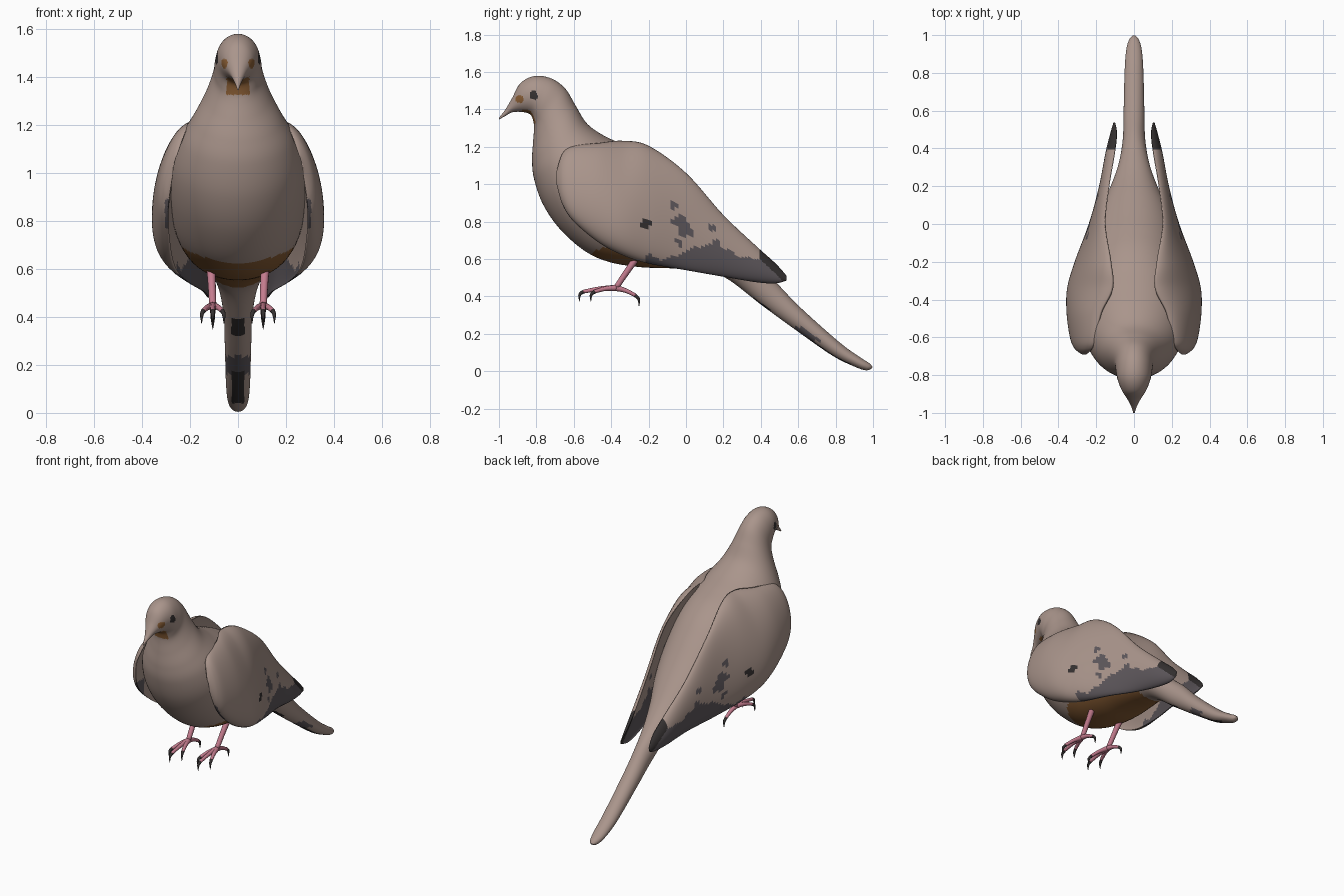
import bpy
import bmesh
from math import sin, cos, pi, hypot
from mathutils import Vector

cube = bpy.data.objects.get("Cube")
if cube:
    bpy.data.objects.remove(cube, do_unlink=True)


def material(name, colour):
    mat = bpy.data.materials.new(name)
    mat.use_nodes = True
    mat.diffuse_color = (*colour, 1)
    shader = mat.node_tree.nodes["Principled BSDF"]
    shader.inputs["Base Color"].default_value = (*colour, 1)
    shader.inputs["Roughness"].default_value = 0.8
    return mat


PLUMAGE, RUST, SLATE, BLACK = range(4)
feathers = [material("fawn plumage", (0.40, 0.30, 0.26)),
            material("rust brown", (0.25, 0.11, 0.035)),
            material("slate grey", (0.11, 0.095, 0.105)),
            material("soft black", (0.035, 0.03, 0.03))]
pink = material("leg pink", (0.55, 0.2, 0.27))


def smooth_rows(rows, steps):
    """Catmull-Rom interpolation of whole section rows."""
    result = []
    last = len(rows) - 1
    for i in range(last):
        picks = [rows[max(i - 1, 0)], rows[i], rows[i + 1], rows[min(i + 2, last)]]
        for s in range(steps):
            t = s / steps
            result.append([b + 0.5 * t * (c - a + t * (2*a - 5*b + 4*c - d + t * (3*(b - c) + d - a)))
                           for a, b, c, d in zip(*picks)])
    result.append(list(rows[-1]))
    return result


def loft(name, rings, mats, rule=None):
    """Skin closed rings, cap the ends and colour the faces by a rule."""
    bm = bmesh.new()
    loops = [[bm.verts.new(p) for p in ring] for ring in rings]
    for a, b in zip(loops, loops[1:]):
        for i in range(len(a)):
            j = (i + 1) % len(a)
            bm.faces.new((a[i], a[j], b[j], b[i]))
    bm.faces.new(loops[0])
    bm.faces.new(loops[-1])
    bmesh.ops.recalc_face_normals(bm, faces=bm.faces)
    bm.normal_update()
    for face in bm.faces:
        face.smooth = True
        if rule:
            face.material_index = rule(face.calc_center_median(), face.normal)
    mesh = bpy.data.meshes.new(name)
    bm.to_mesh(mesh)
    bm.free()
    for mat in mats:
        mesh.materials.append(mat)
    obj = bpy.data.objects.new(name, mesh)
    bpy.context.collection.objects.link(obj)
    return obj


def tube(name, points, radii, mat, sides=12):
    """Tapered round tube along a smoothed path."""
    rows = smooth_rows([(*p, r) for p, r in zip(points, radii)], 4)
    rings = []
    for i, row in enumerate(rows):
        here = Vector(row[:3])
        along = Vector(rows[min(i + 1, len(rows) - 1)][:3]) - Vector(rows[max(i - 1, 0)][:3])
        u = along.cross(Vector((1, 0.2, 0.1))).normalized()
        v = along.cross(u).normalized()
        rings.append([here + row[3] * (u * cos(2*pi*k / sides) + v * sin(2*pi*k / sides))
                      for k in range(sides)])
    return loft(name, rings, [mat])


def in_spot(p, y, z, r):
    return hypot(p.y - y, p.z - z) < r


# Body: each section is back y, back z, underside y, underside z, half width
body_sections = [
    (-1.0, 1.355, -1.0, 1.345, .004), (-.965, 1.4, -.965, 1.365, .015),
    (-.93, 1.46, -.925, 1.385, .035), (-.885, 1.54, -.87, 1.385, .066),
    (-.81, 1.578, -.83, 1.37, .088), (-.72, 1.565, -.815, 1.33, .097),
    (-.645, 1.51, -.813, 1.29, .105), (-.59, 1.42, -.818, 1.22, .135),
    (-.53, 1.325, -.823, 1.13, .185), (-.44, 1.26, -.813, 1.03, .235),
    (-.33, 1.21, -.765, .893, .272), (-.22, 1.16, -.674, .76, .285),
    (-.12, 1.09, -.54, .642, .28), (-.03, 1.0, -.407, .583, .265),
    (.06, .9, -.24, .556, .235), (.16, .79, -.08, .55, .19),
    (.27, .67, .07, .535, .13), (.38, .565, .21, .5, .085),
    (.48, .476, .405, .353, .06), (.61, .342, .58, .225, .055),
    (.82, .155, .78, .085, .05), (.93, .075, .9, .025, .042),
    (.98, .043, .96, .005, .028), (.998, .022, .99, .012, .01)]


def body_colour(p, n):
    x = abs(p.x)
    if in_spot(p, -.815, 1.475, .023):      # eyes
        return BLACK
    if in_spot(p, -.89, 1.455, .022):       # cheek spots
        return RUST
    if x < .047 and -.875 < p.y < -.78 and 1.325 < p.z < 1.4 and n.z < .2:
        return RUST                         # chin
    if -.55 < p.y < .15 and p.z < .625 + 1.2 * x * x and n.z < .2:
        return RUST                         # belly
    if p.y > .3 and n.z < 0:                # marks under the tail
        if x < .026 and .04 < p.z < .17 or x < .028 and .32 < p.z < .39:
            return BLACK
        if x < .05 and .16 < p.z < .235:
            return SLATE
    return PLUMAGE


sides = 72
rings = []
for ty, tz, by, bz, w in smooth_rows(body_sections, 8):
    ring = []
    for k in range(sides):
        a = 2 * pi * k / sides
        f = (1 + cos(a)) / 2
        ring.append((w * sin(a), by + (ty - by) * f, bz + (tz - bz) * f))
    rings.append(ring)
loft("body", rings, feathers, body_colour)

# Wings: each section is y, top z, bottom z, top x, widest x, bottom x
wing_sections = [
    (-.692, 1.07, 1.0, .255, .27, .27), (-.66, 1.165, .89, .22, .305, .285),
    (-.6, 1.205, .8, .2, .328, .29), (-.47, 1.22, .69, .17, .345, .28),
    (-.34, 1.232, .62, .11, .335, .265), (-.2, 1.205, .575, .12, .3, .24),
    (0, 1.06, .54, .15, .235, .2), (.2, .835, .505, .13, .185, .14),
    (.38, .665, .475, .1, .15, .11), (.48, .575, .47, .09, .125, .1),
    (.538, .51, .485, .1, .108, .105)]
grey_spots = [(-.065, .885, .024), (-.04, .8, .035), (-.01, .765, .04), (.02, .745, .025),
              (.135, .765, .02), (-.035, .69, .02), (.16, .67, .03)]


def wing_colour(p, n):
    if in_spot(p, -.214, .79, .03) or (p.y > .39 and p.z + .96 * p.y > .98):
        return BLACK
    if p.y > -.22 and p.z < .64 + .04 * sin(13 * p.y) + .008 * sin(60 * p.y):
        return SLATE                        # flight feather band
    if p.y < -.56 and .74 < p.z < .89 and abs(p.x) < .305:
        return SLATE                        # leading edge
    if any(in_spot(p, *spot) for spot in grey_spots):
        return SLATE
    return PLUMAGE


def wing(name, side):
    rings = []
    for y, zt, zb, xt, xm, xb in smooth_rows(wing_sections, 10):
        ring = []
        for k in range(sides):
            a = 2 * pi * k / sides
            f = (1 - cos(a)) / 2
            bulge = (xm - (xt + xb) / 2) * sin(a)
            if a > pi:                      # flatter inner face
                bulge *= -.35
            ring.append((side * (xt + (xb - xt) * f + bulge), y, zt + (zb - zt) * f))
        rings.append(ring)
    loft(name, rings, feathers, wing_colour)


# Legs, toes and claws: toe name, sideways spread, tip y, tip z
toes = [("middle_toe", 0, -.55, .425), ("inner_toe", -.04, -.49, .425),
        ("outer_toe", .04, -.49, .425), ("rear_toe", 0, -.27, .405)]


def leg(prefix, side):
    ankle = Vector((side * .105, -.375, .445))
    tube(prefix + "leg", [(side * .115, -.23, .65), (side * .11, -.3, .555), ankle],
         [.022, .017, .015], pink)
    for name, spread, y, z in toes:
        tip = Vector((ankle.x + side * spread, y, z))
        knuckle = ankle.lerp(tip, .5) + Vector((0, 0, .006))
        tube(prefix + name, [ankle, knuckle, tip], [.017, .012, .01], pink)
        ahead = (tip - ankle).normalized()
        down = Vector((0, 0, -1))
        tube(prefix + name + "_claw",
             [tip - ahead * .005, tip + ahead * .018 + down * .012, tip + ahead * .02 + down * .05],
             [.01, .008, .001], feathers[BLACK], 8)


for prefix, side in (("left_", 1), ("right_", -1)):
    wing(prefix + "wing", side)
    leg(prefix, side)
